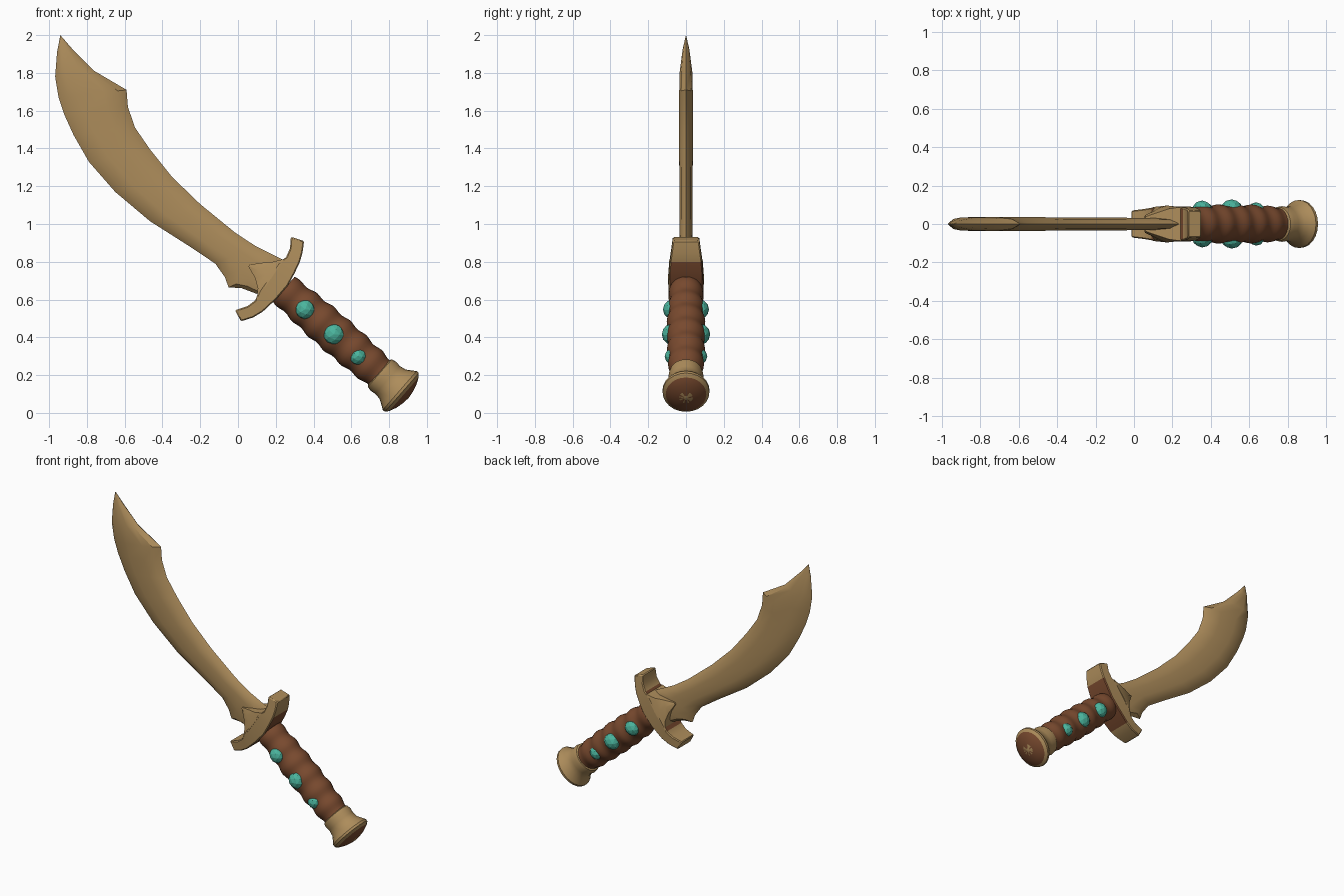
import bpy, bmesh, math
from mathutils import Vector

if "Cube" in bpy.data.objects:
    bpy.data.objects.remove(bpy.data.objects["Cube"])


def material(name, rgb):
    m = bpy.data.materials.new(name)
    m.diffuse_color = (*rgb, 1)
    m.use_nodes = True
    m.node_tree.nodes["Principled BSDF"].inputs["Base Color"].default_value = m.diffuse_color
    return m


BRONZE = material("bronze", (0.42, 0.265, 0.105))
LEATHER = material("brown_leather", (0.19, 0.068, 0.028))
TEAL = material("teal_gem", (0.07, 0.46, 0.34))

# Handle axis: origin at the guard, D towards the pommel, N across it
A = Vector((0.265, 0, 0.635))
D = Vector((0.753, 0, -0.658)).normalized()
N = Vector((0.658, 0, 0.753)).normalized()
Y = Vector((0, 1, 0))


def finish(name, bm, mats, rule=None, smooth=35, bevel=0):
    bmesh.ops.remove_doubles(bm, verts=bm.verts, dist=1e-5)
    bmesh.ops.recalc_face_normals(bm, faces=bm.faces)
    bm.normal_update()
    if rule:
        for f in bm.faces:
            f.material_index = rule(f.calc_center_median(), f.normal)
    me = bpy.data.meshes.new(name)
    bm.to_mesh(me)
    bm.free()
    for m in mats:
        me.materials.append(m)
    ob = bpy.data.objects.new(name, me)
    bpy.context.collection.objects.link(ob)
    if bevel:
        b = ob.modifiers.new("soft_edges", "BEVEL")
        b.width, b.segments, b.limit_method = bevel, 1, 'ANGLE'
    if smooth:
        bpy.ops.object.select_all(action='DESELECT')
        ob.select_set(True)
        bpy.context.view_layer.objects.active = ob
        bpy.ops.object.shade_smooth_by_angle(angle=math.radians(smooth))
    return ob


def loft(rings):
    """Skin closed rings of equal point count and cap the ends."""
    bm = bmesh.new()
    vs = [[bm.verts.new(p) for p in r] for r in rings]
    n = len(vs[0])
    for a, b in zip(vs, vs[1:]):
        for i in range(n):
            j = (i + 1) % n
            bm.faces.new((a[i], a[j], b[j], b[i]))
    bm.faces.new(vs[0])
    bm.faces.new(vs[-1])
    return bm


def lathe(profile, yscale=1, sides=24):
    """Turn (distance, radius) pairs around the handle axis."""
    return loft([[A + D * s + N * (r * math.cos(t)) + Y * (r * yscale * math.sin(t))
                  for t in (2 * math.pi * i / sides for i in range(sides))]
                 for s, r in profile])


def P(p, y=0):
    return Vector((p[0], y, p[1]))


# Blade: outer edge point, inner edge point, half thickness
blade = [
    ((-.941, 1.998), (-.939, 1.998), .001), ((-.958, 1.91), (-.88, 1.93), .018),
    ((-.968, 1.78), (-.76, 1.81), .034), ((-.95, 1.67), (-.59, 1.71), .036),
    ((-.92, 1.58), (-.583, 1.62), .036), ((-.87, 1.47), (-.545, 1.51), .036),
    ((-.79, 1.33), (-.466, 1.395), .036), ((-.65, 1.17), (-.35, 1.25), .035),
    ((-.466, 1.015), (-.2, 1.105), .034), ((-.254, .88), (-.016, .955), .033),
    ((-.12, .79), (.09, .885), .032), ((-.07, .72), (.17, .845), .031),
    ((-.05, .665), (.26, .80), .03), ((.02, .66), (.25, .74), .03),
    ((.10, .63), (.22, .70), .03)]
section = [(0, 0), (.13, .75), (.33, 1), (.67, 1), (.87, .75), (1, 0)]
section += [(u, -v) for u, v in section[-2:0:-1]]
finish("blade", loft([[P(l).lerp(P(r), u) + Y * (v * w) for u, v in section]
                      for l, r, w in blade]), [BRONZE])

# Crossguard: blade-side point, grip-side point, half depth
guard = [
    ((.28, .932), (.35, .91), .07), ((.275, .87), (.342, .85), .078),
    ((.255, .825), (.328, .80), .085), ((.21, .79), (.30, .74), .09),
    ((.165, .72), (.265, .675), .092), ((.115, .65), (.205, .605), .092),
    ((.09, .595), (.13, .535), .085), ((.05, .565), (.08, .505), .078),
    ((-.016, .543), (.016, .485), .07)]
finish("crossguard",
       loft([[P(i, -w), P(o, -w), P(o, w), P(i, w)] for i, o, w in guard]),
       [BRONZE, LEATHER],
       lambda c, n: int(abs(n.y) < .5 and abs((c - A).dot(N)) < .135), bevel=.006)

# Pointed tongue of the guard clasping the blade
tongue = [((.245, .815), (.10, .60), .088), ((.185, .80), (.105, .66), .08),
          ((.13, .795), (.09, .715), .062), ((.06, .785), (.055, .775), .038)]
finish("guard_tongue",
       loft([[P(a, -w), P(a).lerp(P(b), .5) - Y * (w + .008), P(b, -w),
              P(b, w), P(a).lerp(P(b), .5) + Y * (w + .008), P(a, w)]
             for a, b, w in tongue]), [BRONZE])

# Grip with wrapped swellings
grip = []
for i in range(49):
    s = -.03 + .72 * i / 48
    body = .088 + .014 * math.sin(math.pi * min(1, max(0, s / .66)))
    grip.append((s, body + .005 * math.cos(s * 2 * math.pi / .115)))
finish("grip", lathe(grip, .97), [LEATHER])

# Pommel: flared cap with a leather dome on its end and a small stud
cap = [(.635, .08), (.645, .097), (.67, .102), (.70, .098), (.735, .104),
       (.765, .123), (.785, .137), (.80, .136), (.815, .118),
       (.832, .08), (.842, .04), (.845, .013), (.847, .002)]


def cap_colour(c, n):
    s = (c - A).dot(D)
    return int(.808 < s < .8435) if n.dot(D) > 0 else 0


finish("pommel", lathe(cap, .91), [BRONZE, LEATHER], cap_colour)

# Faceted gems on both faces of the grip
for k, (x, z, r, top) in enumerate([(.355, .548, .053, .122),
                                    (.508, .416, .056, .128),
                                    (.635, .299, .047, .113)]):
    for side, label in ((-1, "front"), (1, "back")):
        bm = bmesh.new()
        bmesh.ops.create_icosphere(bm, subdivisions=2, radius=1)
        for v in bm.verts:
            c = v.co.copy()
            v.co = P((x, z), side * (top - .05)) + D * (c.x * r) + N * (c.y * r) + Y * (c.z * .05)
        finish(f"gem_{label}_{k + 1}", bm, [TEAL], smooth=0)
